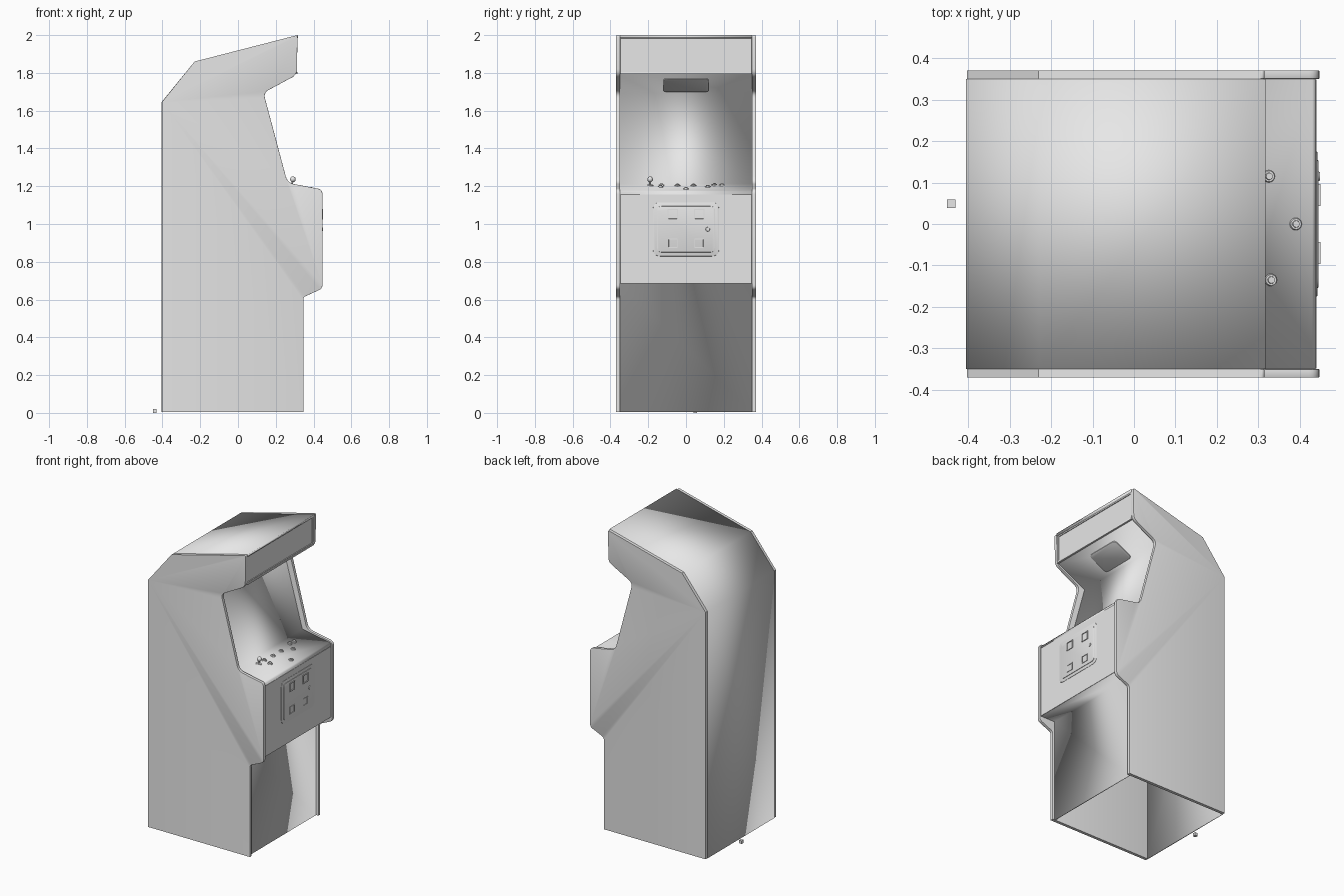
import bpy, bmesh, math
from mathutils import Vector, Matrix

if "Cube" in bpy.data.objects:
    bpy.data.objects.remove(bpy.data.objects["Cube"])

grey = bpy.data.materials.new("plain grey")
grey.use_nodes = True
grey.diffuse_color = (0.8, 0.8, 0.8, 1)
grey.node_tree.nodes["Principled BSDF"].inputs["Base Color"].default_value = (0.8, 0.8, 0.8, 1)


def finish(bm, name, matrix=None, angle=35):
    bmesh.ops.recalc_face_normals(bm, faces=bm.faces)
    mesh = bpy.data.meshes.new(name)
    bm.to_mesh(mesh)
    bm.free()
    mesh.materials.append(grey)
    ob = bpy.data.objects.new(name, mesh)
    bpy.context.collection.objects.link(ob)
    if matrix:
        ob.matrix_world = matrix
    bpy.ops.object.select_all(action='DESELECT')
    ob.select_set(True)
    bpy.context.view_layer.objects.active = ob
    bpy.ops.object.shade_smooth_by_angle(angle=math.radians(angle))
    return ob


def rounded(points, steps=5):
    """Turn (a, b, radius) corners into a smooth outline."""
    out = []
    for i, (a, b, r) in enumerate(points):
        p = Vector((a, b))
        if not r:
            out.append(p)
            continue
        q, s = Vector(points[i - 1][:2]), Vector(points[(i + 1) % len(points)][:2])
        start, end = p + (q - p).normalized() * r, p + (s - p).normalized() * r
        for k in range(steps + 1):
            t = k / steps
            out.append(start * (1 - t) ** 2 + p * 2 * t * (1 - t) + end * t * t)
    return out


def prism(outline, depth, to3d):
    """Extrude a 2D outline; to3d places a 2D point and a depth in space."""
    bm = bmesh.new()
    lo = [bm.verts.new(to3d(p, 0)) for p in outline]
    hi = [bm.verts.new(to3d(p, depth)) for p in outline]
    bm.faces.new(lo)
    bm.faces.new(hi)
    for i in range(len(lo)):
        j = (i + 1) % len(lo)
        bm.faces.new((lo[i], lo[j], hi[j], hi[i]))
    bmesh.ops.recalc_face_normals(bm, faces=bm.faces)
    return bm


def rect(w, h, r):
    return rounded([(-w, -h, r), (w, -h, r), (w, h, r), (-w, h, r)])


def plate(name, w, h, r, depth, matrix, soften=0.0, rim=0.0, sink=0.0):
    """Rounded plate facing local +z, with an optional sunken middle."""
    bm = prism(rect(w, h, r) if r else [Vector(c) for c in ((-w, -h), (w, -h), (w, h), (-w, h))],
               depth, lambda p, d: (p.x, p.y, d))
    bm.faces.ensure_lookup_table()
    front = [f for f in bm.faces if f.normal.z > 0.9]
    if rim:
        bmesh.ops.inset_region(bm, faces=front, thickness=rim)
        bmesh.ops.inset_region(bm, faces=front, thickness=0.001, depth=-sink)
    elif soften:
        bmesh.ops.bevel(bm, geom=list(front[0].edges), offset=soften, segments=2,
                        profile=0.5, affect='EDGES')
    return finish(bm, name, matrix)


# Side panels with a rounded edge moulding
SIDE = 0.35
side_profile = rounded([
    (-0.403, 0.004, 0), (-0.403, 1.645, 0), (-0.23, 1.86, 0), (0.315, 2.0, 0.012),
    (0.312, 1.79, 0.03), (0.135, 1.695, 0.03), (0.262, 1.218, 0.035),
    (0.447, 1.183, 0.025), (0.447, 0.658, 0.02), (0.346, 0.613, 0.015), (0.346, 0.004, 0)])
for name, s in (("left_side_panel", 1), ("right_side_panel", -1)):
    bm = prism(side_profile, 0.02, lambda p, d: (p.x, s * (SIDE + d), p.y))
    rim = [e for e in bm.edges
           if any(abs(f.normal.y) > 0.9 for f in e.link_faces)
           and not any(f.normal.z > 0.9 and f.normal.x < 0 for f in e.link_faces)
           and not any(f.normal.x < -0.5 or f.normal.z < -0.95 for f in e.link_faces)]
    bmesh.ops.bevel(bm, geom=rim, offset=0.004, segments=2, profile=0.5,
                    affect='EDGES', clamp_overlap=True)
    finish(bm, name)


# Hollow shell between the sides, open at the bottom
shell_path = [(-0.405, 0.004), (-0.405, 1.645), (-0.23, 1.86), (0.317, 2.0),
              (0.317, 1.985), (0.306, 1.983), (0.306, 1.80), (0.095, 1.692),
              (0.228, 1.213), (0.43, 1.178), (0.438, 1.168), (0.438, 0.685),
              (0.33, 0.685), (0.33, 0.004)]
bm = bmesh.new()
rows = [[bm.verts.new((x, y, z)) for x, z in shell_path] for y in (-SIDE, SIDE)]
for i in range(len(shell_path) - 1):
    bm.faces.new((rows[0][i], rows[0][i + 1], rows[1][i + 1], rows[1][i]))
shell = finish(bm, "cabinet_shell", angle=20)
centre = Vector((0, 0, 1))
back = min(shell.data.polygons, key=lambda f: f.center.x)
if back.normal.x > 0:
    shell.data.flip_normals()
wall = shell.modifiers.new("wall", 'SOLIDIFY')
wall.thickness = 0.006
wall.offset = -1

# Local frame: x along the cabinet width, y up, z out of the front
FRONT = Matrix(((0, 0, 1, 0), (1, 0, 0, 0), (0, 1, 0, 0), (0, 0, 0, 1)))


def on_front(x, y, z):
    return Matrix.Translation((x, y, z)) @ FRONT


# Marquee frame and front access panel
plate("marquee", 0.348, 0.09, 0, 0.006, on_front(0.305, 0, 1.893), rim=0.012, sink=0.004)
plate("marquee_lower_trim", 0.348, 0.006, 0, 0.012, on_front(0.303, 0, 1.8), soften=0.003)
plate("front_panel", 0.348, 0.235, 0, 0.003, on_front(0.437, 0, 0.92))

# Coin door with slots, returns and lock
plate("coin_door_surround", 0.175, 0.143, 0.04, 0.004, on_front(0.438, 0, 0.972), soften=0.002)
plate("coin_door", 0.154, 0.122, 0.025, 0.007, on_front(0.438, 0, 0.972), soften=0.002)
for y in (-0.07, 0.07):
    tag = "left" if y > 0 else "right"
    plate(tag + "_coin_slot", 0.027, 0.028, 0, 0.01, on_front(0.44, y, 1.051), rim=0.006, sink=0.006)
    plate(tag + "_coin_return", 0.025, 0.024, 0, 0.008, on_front(0.44, y, 0.898), rim=0.005, sink=0.006)


def disc(bm, r1, r2, z0, z1, sides=16):
    bmesh.ops.create_cone(bm, cap_ends=True, segments=sides, radius1=r1, radius2=r2, depth=z1 - z0,
                          matrix=Matrix.Translation((0, 0, (z0 + z1) / 2)))


bm = bmesh.new()
disc(bm, 0.012, 0.01, 0, 0.006)
finish(bm, "coin_door_lock", on_front(0.443, 0.115, 0.972))

# Speaker plate under the marquee
a, b = Vector((0.306, 0, 1.80)), Vector((0.095, 0, 1.692))
up = (a - b).normalized()
out = Vector((up.z, 0, -up.x))
mid = b.lerp(a, 0.42)
frame = Matrix((Vector((0, 1, 0)), up, out)).transposed().to_4x4()
plate("speaker_plate", 0.12, 0.075, 0.025, 0.006, Matrix.Translation(mid) @ frame, soften=0.002)

# Control panel: joystick and buttons stand on its slope
SLOPE = math.atan2(1.213 - 1.178, 0.43 - 0.228)


def on_deck(x, y):
    z = 1.178 + (0.43 - x) * math.tan(SLOPE)
    return Matrix.Translation((x, y, z)) @ Matrix.Rotation(SLOPE, 4, 'Y')


buttons = [(0.33, -0.135), (0.285, -0.13), (0.29, -0.045), (0.39, 0), (0.29, 0.04),
           (0.325, 0.115), (0.275, 0.15), (0.28, 0.19)]
for i, (x, y) in enumerate(buttons):
    bm = bmesh.new()
    disc(bm, 0.015, 0.013, 0, 0.005)
    disc(bm, 0.009, 0.008, 0.004, 0.01)
    finish(bm, "button_%d" % (i + 1), on_deck(x, y))

bm = bmesh.new()
disc(bm, 0.018, 0.014, 0, 0.004)
disc(bm, 0.005, 0.005, 0, 0.03, 10)
bmesh.ops.create_uvsphere(bm, u_segments=16, v_segments=10, radius=0.015,
                          matrix=Matrix.Translation((0, 0, 0.034)))
finish(bm, "joystick", on_deck(0.285, -0.19))

# Small plug on the floor behind the cabinet
bm = bmesh.new()
bmesh.ops.create_cube(bm, size=0.02, matrix=Matrix.Translation((-0.441, 0.049, 0.01)))
finish(bm, "power_plug")
